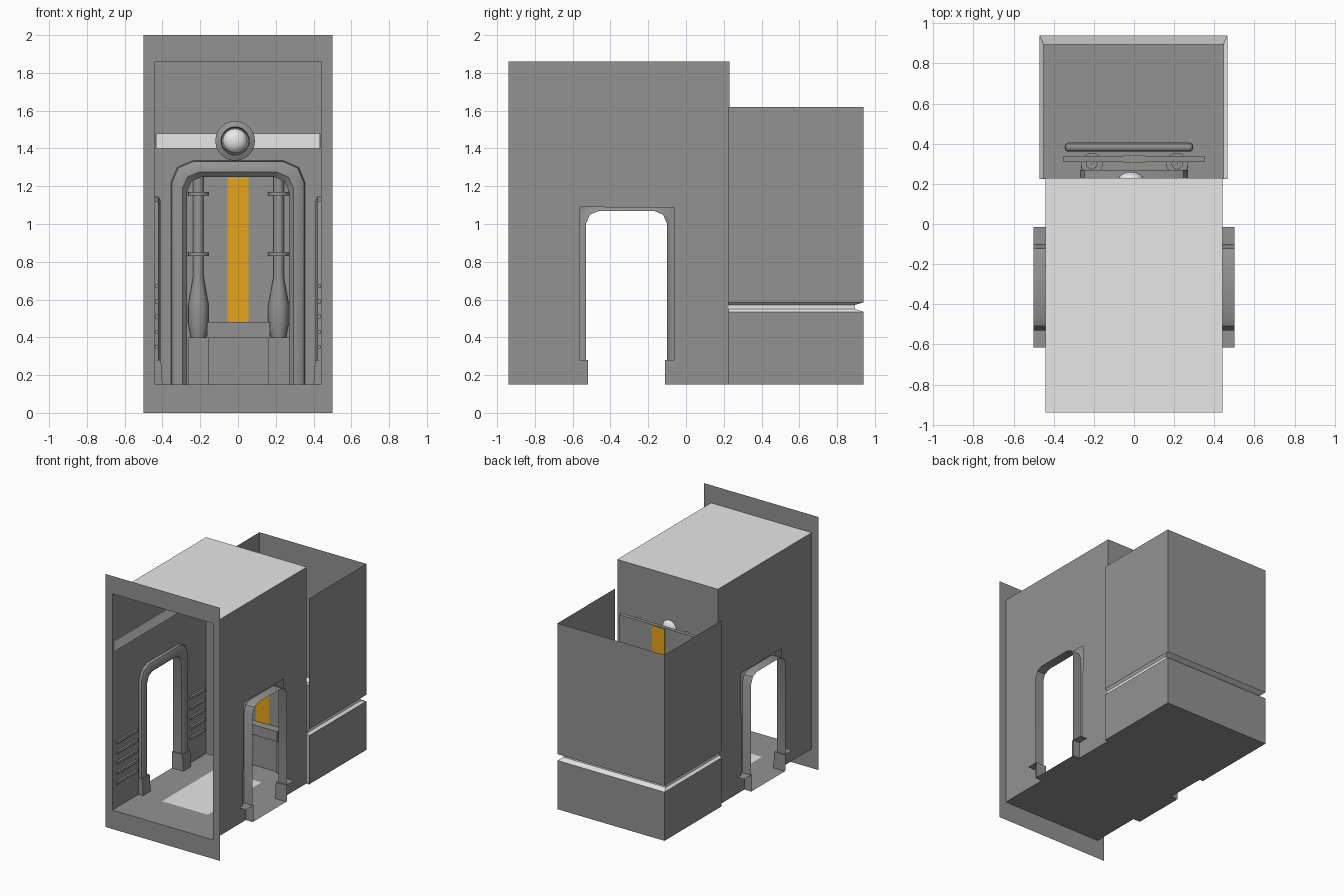
import bpy, bmesh, math
from mathutils import Vector

cube = bpy.data.objects.get("Cube")
if cube:
    bpy.data.objects.remove(cube, do_unlink=True)


def material(name, rgb):
    m = bpy.data.materials.new(name)
    m.use_nodes = True
    m.diffuse_color = (*rgb, 1)
    m.node_tree.nodes["Principled BSDF"].inputs["Base Color"].default_value = (*rgb, 1)
    return m


GREY = material("wall grey", (0.29, 0.29, 0.29))
LIGHT = material("light panel", (0.8, 0.8, 0.8))
ORANGE = material("orange stripe", (0.8, 0.37, 0.01))

FLOOR, ROOF, WALL = 0.15, 1.86, 0.44
FRONT, MID, BACK = -0.94, 0.23, 0.94
DOOR_Y = -0.315


def finish(name, bm, *mats, smooth=False):
    me = bpy.data.meshes.new(name)
    bm.to_mesh(me)
    bm.free()
    ob = bpy.data.objects.new(name, me)
    bpy.context.collection.objects.link(ob)
    for m in mats:
        me.materials.append(m)
    if smooth:
        bpy.ops.object.select_all(action="DESELECT")
        ob.select_set(True)
        bpy.context.view_layer.objects.active = ob
        bpy.ops.object.shade_smooth_by_angle(angle=math.radians(40))
    return ob


def sheet(name, pts, mat):
    bm = bmesh.new()
    bm.faces.new([bm.verts.new(p) for p in pts])
    return finish(name, bm, mat)


def flat(name, x0, x1, y0, y1, z, mat):
    return sheet(name, [(x0, y0, z), (x1, y0, z), (x1, y1, z), (x0, y1, z)], mat)


def box(name, x0, x1, y0, y1, z0, z1, mat):
    bm = bmesh.new()
    bmesh.ops.create_cube(bm, size=1)
    for v in bm.verts:
        v.co = ((x0 + x1) / 2 + v.co.x * (x1 - x0),
                (y0 + y1) / 2 + v.co.y * (y1 - y0),
                (z0 + z1) / 2 + v.co.z * (z1 - z0))
    return finish(name, bm, mat)


def loft(bm, rows, closed=False):
    """Join rows of points with quads."""
    grid = [[bm.verts.new(p) for p in row] for row in rows]
    for a, b in zip(grid, grid[1:]):
        n = len(a)
        for i in range(n if closed else n - 1):
            j = (i + 1) % n
            bm.faces.new((a[i], a[j], b[j], b[i]))


def arch(name, half, top, chamfer, sections, place):
    """Door surround: sections are (outward offset, depth) pairs."""
    rows = []
    for off, depth in sections:
        h, t, c = half + off, top + off, chamfer + off * 0.4
        left = [(-h, FLOOR), (-h, t - c), (-h + 0.3 * c, t - 0.3 * c), (-h + c, t)]
        path = left + [(-u, z) for u, z in reversed(left)]
        rows.append([place(u, depth, z) for u, z in path])
    bm = bmesh.new()
    loft(bm, rows)
    bmesh.ops.recalc_face_normals(bm, faces=bm.faces)
    return finish(name, bm, GREY, smooth=True)


def lathe(name, profile, cx, cy, mat, sides=16):
    bm = bmesh.new()
    loft(bm, [[(cx + r * math.cos(2 * math.pi * i / sides),
                cy + r * math.sin(2 * math.pi * i / sides), z)
               for i in range(sides)] for r, z in profile], closed=True)
    bmesh.ops.recalc_face_normals(bm, faces=bm.faces)
    return finish(name, bm, mat, smooth=True)


# Front frame with the room opening
bm = bmesh.new()
loft(bm, [[(-x, FRONT, z0), (x, FRONT, z0), (x, FRONT, z1), (-x, FRONT, z1)]
          for x, z0, z1 in ((0.5, 0, 2), (WALL, FLOOR, ROOF))], closed=True)
finish("front_frame", bm, GREY)

# Main room shell
flat("main_floor", -WALL, WALL, FRONT, MID, FLOOR, GREY)
flat("main_roof", -WALL, WALL, FRONT, MID, ROOF, LIGHT)
flat("floor_mat", -0.23, 0.17, -0.62, 0.05, FLOOR + 0.004, LIGHT)
sheet("middle_wall", [(x, MID, z) for x, z in (
    (-WALL, FLOOR), (-0.3, FLOOR), (-0.3, 1.27), (0.3, 1.27), (0.3, FLOOR),
    (WALL, FLOOR), (WALL, ROOF), (-WALL, ROOF))], GREY)

# Side walls with doorways, surrounds, feet, strips and vents
for s, side in ((1, "left"), (-1, "right")):
    wx = s * WALL
    sheet(side + "_wall", [(wx, y, z) for y, z in (
        (FRONT, FLOOR), (-0.565, FLOOR), (-0.56, 1.09), (-0.06, 1.085),
        (-0.065, FLOOR), (MID, FLOOR), (MID, ROOF), (FRONT, ROOF))], GREY)
    arch(side + "_door_surround", 0.215, 1.07, 0.07,
         [(0.08, 0), (0.075, 0.02), (0.055, 0.03), (0.02, 0.03), (0, 0.015), (0, -0.06)],
         lambda u, d, z: (s * (WALL - d), DOOR_Y + u, z))
    flat(side + "_threshold", wx, s * 0.5, -0.525, -0.105, FLOOR, GREY)
    for e, end in ((-1, "front"), (1, "back")):
        ya, yb = sorted((DOOR_Y + e * 0.205, DOOR_Y + e * 0.3))
        foot = box(f"{side}_{end}_door_foot", *sorted((s * 0.4, wx)), ya, yb,
                   FLOOR, 0.28, GREY)
        for v in foot.data.vertices:
            if v.co.z > 0.2 and abs(v.co.x) < 0.43:
                v.co.x += s * 0.008
        flat(f"{side}_{end}_foot_ledge", wx, s * 0.5, ya, yb, 0.28, GREY)
        yi = DOOR_Y + e * 0.205
        sheet(f"{side}_{end}_foot_side", [(wx, yi, FLOOR), (s * 0.5, yi, FLOOR),
                                          (s * 0.5, yi, 0.28), (wx, yi, 0.28)], GREY)
    box(side + "_light_strip", *sorted((wx - s * 0.002, wx - s * 0.008)),
        FRONT + 0.01, MID, 1.4, 1.48, LIGHT)
    for y0, y1, end in ((-0.9, -0.64, "front"), (0.02, 0.2, "back")):
        for i in range(5):
            z = 0.35 + 0.08 * i
            box(f"{side}_{end}_vent_slat", *sorted((wx - s * 0.002, wx - s * 0.018)),
                y0, y1, z - 0.01, z + 0.01, GREY)

# Strip, lamp and arch on the middle wall
box("middle_light_strip", -WALL + 0.005, WALL - 0.005, MID - 0.008, MID - 0.002, 1.4, 1.48, LIGHT)
arch("middle_arch", 0.27, 1.25, 0.08,
     [(0.085, 0), (0.08, 0.03), (0.055, 0.05), (0.025, 0.05), (0, 0.025), (0, -0.04)],
     lambda u, d, z: (u, MID - d, z))

LAMP = Vector((-0.015, MID, 1.44))
bm = bmesh.new()
loft(bm, [[LAMP + Vector((r * math.cos(a), -d, r * math.sin(a)))
           for a in (2 * math.pi * i / 24 for i in range(24))]
          for r, d in ((0.105, 0), (0.105, 0.025), (0.075, 0.04), (0.07, 0.01))], closed=True)
bmesh.ops.recalc_face_normals(bm, faces=bm.faces)
finish("lamp_ring", bm, GREY, smooth=True)

bm = bmesh.new()
bmesh.ops.create_uvsphere(bm, u_segments=24, v_segments=12, radius=0.065)
for v in bm.verts:
    v.co = LAMP + Vector((v.co.x, v.co.y * 0.7 - 0.015, v.co.z))
finish("lamp_globe", bm, LIGHT, smooth=True)

# Rear room: open-topped walls with a light groove
rows = []
for k, z in ((0, FLOOR), (0, 0.535), (1, 0.55), (1, 0.572), (0, 0.585), (0, 1.62)):
    xl, xr, yb = -0.47 + 0.02 * k, 0.465 - 0.02 * k, BACK - 0.045 * k
    rows.append([(xr, 0.225, z), (xr, yb, z), (xl, yb, z), (xl, 0.225, z)])
bm = bmesh.new()
loft(bm, rows)
for f in bm.faces:
    f.material_index = int(0.53 < f.calc_center_median().z < 0.6)
finish("rear_room_walls", bm, GREY, LIGHT)
flat("rear_floor", -0.47, 0.465, 0.225, BACK, FLOOR, GREY)

# Upright panel with an orange stripe on both faces
box("upright_panel", -0.35, 0.35, 0.31, 0.34, FLOOR, 1.49, GREY)
for y, face in ((0.306, "front"), (0.34, "back")):
    box(face + "_stripe", -0.055, 0.055, y, y + 0.004, 0.48, 1.485, ORANGE)
rail = box("rear_rail", -0.345, 0.295, 0.36, 0.405, FLOOR, 0.48, GREY)
bevel = rail.modifiers.new("round", "BEVEL")
bevel.width, bevel.segments = 0.018, 2

# Bench and the pair of pistons
box("bench_seat", -0.165, 0.17, 0.245, 0.31, 0.4, 0.48, GREY)
box("bench_base", -0.165, 0.165, 0.265, 0.31, FLOOR, 0.4, GREY)
for cx, side in ((0.215, "left"), (-0.21, "right")):
    box(side + "_piston_base", cx - 0.055, cx + 0.055, 0.25, 0.31, FLOOR, 0.4, GREY)
    lathe(side + "_piston", [(0.04, 0.4), (0.055, 0.48), (0.055, 0.57), (0.04, 0.65),
                             (0.028, 0.72), (0.028, 1.48), (0.001, 1.48)], cx, 0.3, GREY)
    for z in (0.84, 1.16):
        lathe(side + "_piston_collar", [(0.028, z - 0.01), (0.055, z - 0.01),
                                        (0.055, z + 0.01), (0.028, z + 0.01)], cx, 0.3, GREY)
